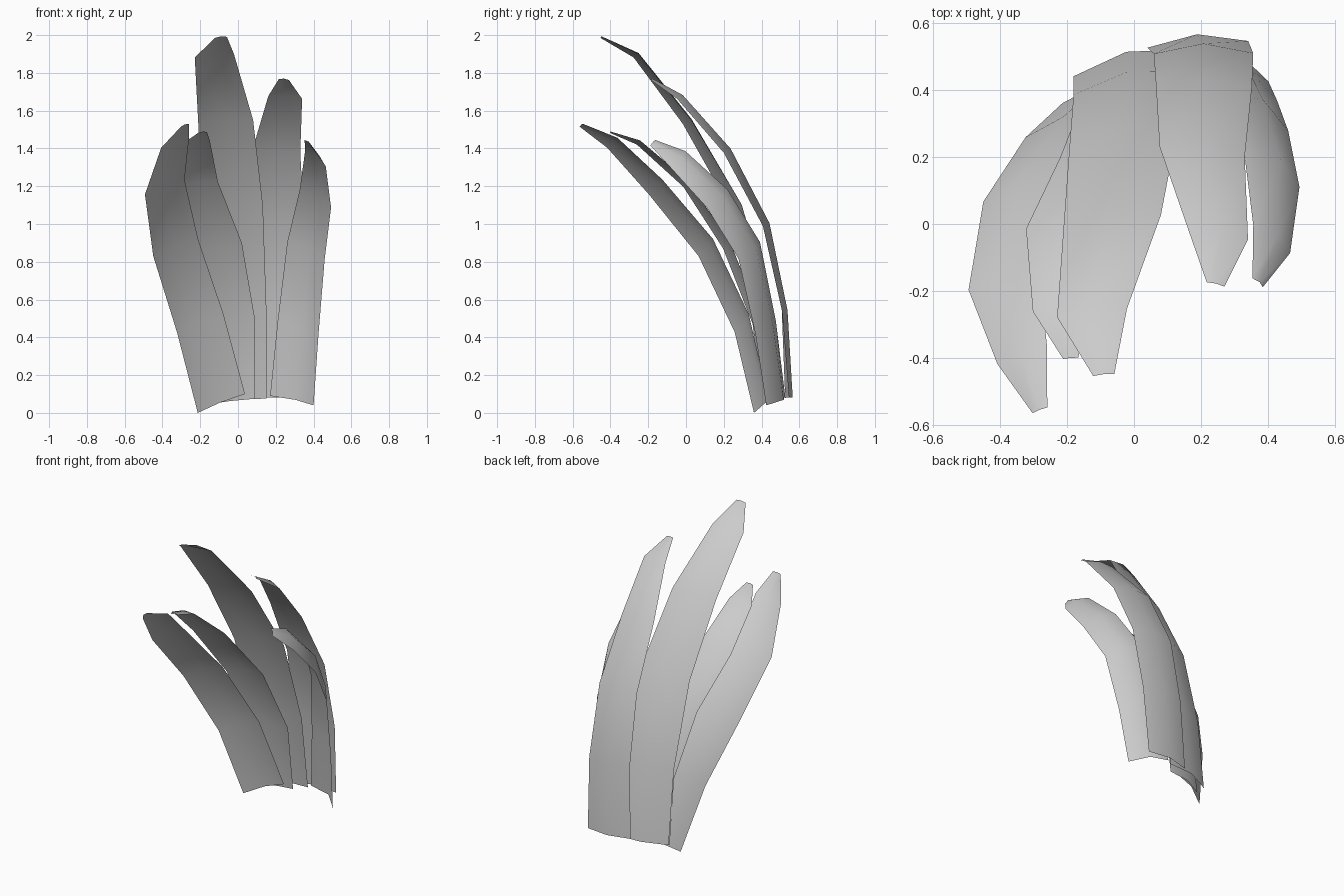
import bpy
import bmesh
from mathutils import Vector

if "Cube" in bpy.data.objects:
    bpy.data.objects.remove(bpy.data.objects["Cube"])

# Width of every blade from root to tip, relative to its full width
TAPER = [1.0, 1.0, 0.98, 0.88, 0.63, 0.19]


def blade(name, spine, root_span, tip_span, bulge):
    """Thin curved blade: spine points, left-to-right span vectors, outward bulge."""
    spine = [Vector(p) for p in spine]
    root_span, tip_span = Vector(root_span), Vector(tip_span)
    last = len(spine) - 1
    bm = bmesh.new()
    rows = []
    for i, centre in enumerate(spine):
        span = root_span.lerp(tip_span, i / last) * TAPER[i]
        along = spine[min(i + 1, last)] - spine[max(i - 1, 0)]
        out = along.cross(span).normalized() * span.length * bulge
        rows.append([bm.verts.new(p) for p in
                     (centre - span / 2, centre + out, centre + span / 2)])
    for low, high in zip(rows, rows[1:]):
        for k in range(2):
            face = bm.faces.new((low[k + 1], low[k], high[k], high[k + 1]))
            face.smooth = True
    mesh = bpy.data.meshes.new(name)
    bm.to_mesh(mesh)
    bm.free()
    obj = bpy.data.objects.new(name, mesh)
    bpy.context.collection.objects.link(obj)
    return obj


# Tall central blade
blade("tall_blade",
      [(-.015, .48, .07), (-.015, .42, .55), (-.03, .265, 1.09),
       (-.065, .005, 1.54), (-.125, -.265, 1.89), (-.09, -.45, 1.988)],
      (.33, .08, .01), (.33, .03, .03), .1)

# Outer back blade
blade("back_blade",
      [(.19, .535, .08), (.207, .508, .54), (.208, .415, .995),
       (.203, .215, 1.385), (.25, -.03, 1.67), (.243, -.18, 1.765)],
      (.30, .02, 0), (.28, -.07, -.03), .1)

# Short blade on the right
blade("right_blade",
      [(.285, .475, .065), (.318, .422, .45), (.36, .335, .86),
       (.41, .165, 1.135), (.41, -.045, 1.345), (.368, -.175, 1.43)],
      (.23, -.10, -.05), (.16, -.14, -.15), .18)

# Inner left blade
blade("inner_left_blade",
      [(-.035, .425, .06), (-.035, .375, .485), (-.1, .215, .885),
       (-.214, 0, 1.21), (-.225, -.252, 1.43), (-.188, -.4, 1.485)],
      (.25, .05, .03), (.24, .02, .03), .1)

# Outer left blade
blade("outer_left_blade",
      [(-.088, .395, .05), (-.2, .295, .475), (-.33, .105, .875),
       (-.388, -.16, 1.195), (-.333, -.39, 1.43), (-.28, -.555, 1.523)],
      (.25, .07, .10), (.23, .09, .08), .1)
